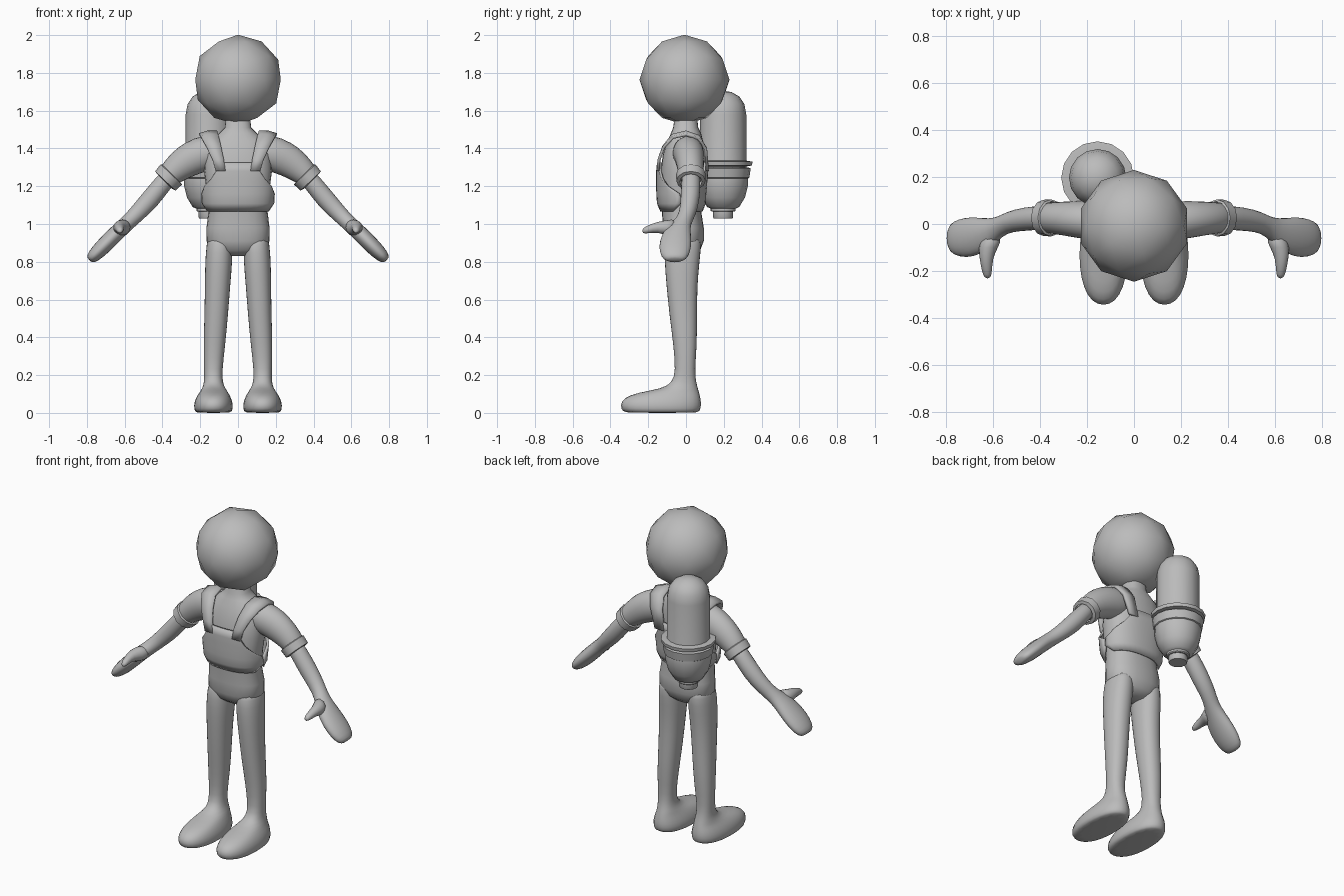
import bpy, bmesh, math
from mathutils import Vector

cube = bpy.data.objects.get("Cube")
if cube:
    bpy.data.objects.remove(cube, do_unlink=True)

grey = bpy.data.materials.new("plain_grey")
grey.use_nodes = True
GREY = (0.5, 0.5, 0.5, 1)
grey.diffuse_color = GREY
grey.node_tree.nodes["Principled BSDF"].inputs["Base Color"].default_value = GREY


def finish(bm, name, subdiv=0, thick=0, angle=40):
    """Turn a bmesh into a smooth shaded object."""
    bmesh.ops.recalc_face_normals(bm, faces=bm.faces)
    me = bpy.data.meshes.new(name)
    bm.to_mesh(me)
    bm.free()
    ob = bpy.data.objects.new(name, me)
    bpy.context.collection.objects.link(ob)
    me.materials.append(grey)
    if thick:
        sol = ob.modifiers.new("thickness", 'SOLIDIFY')
        sol.thickness, sol.offset = thick, 0
    if subdiv:
        ob.modifiers.new("smooth", 'SUBSURF').levels = subdiv
        ob.modifiers["smooth"].render_levels = subdiv
    bpy.ops.object.select_all(action='DESELECT')
    ob.select_set(True)
    bpy.context.view_layer.objects.active = ob
    bpy.ops.object.shade_smooth_by_angle(angle=math.radians(angle))
    return ob


def skin(rows, name, closed=True, caps=True, **kw):
    """Bridge rows of points into a surface."""
    bm = bmesh.new()
    vs = [[bm.verts.new(p) for p in r] for r in rows]
    n = len(rows[0])
    for a, b in zip(vs, vs[1:]):
        for i in range(n if closed else n - 1):
            j = (i + 1) % n
            bm.faces.new((a[i], a[j], b[j], b[i]))
    if closed and caps:
        bm.faces.new(vs[0])
        bm.faces.new(vs[-1])
    return finish(bm, name, **kw)


def ring(c, u, v, n, power=1.0):
    """Closed (super)ellipse around c with half axes u and v."""
    pts = []
    for i in range(n):
        a = 2 * math.pi * i / n
        k, s = math.cos(a), math.sin(a)
        pts.append(Vector(c) + u * math.copysign(abs(k) ** power, k)
                   + v * math.copysign(abs(s) ** power, s))
    return pts


def level_ring(x, z, rx, y0, y1, n, power=1.0):
    return ring((x, (y0 + y1) / 2, z), Vector((rx, 0, 0)),
                Vector((0, (y1 - y0) / 2, 0)), n, power)


def limb(name, path, side, **kw):
    """Tube along a path of (x, y, z, half depth in y, half thickness)."""
    pts = [Vector((p[0] * side, p[1], p[2])) for p in path]
    rows = []
    for i, p in enumerate(path):
        t = (pts[min(i + 1, len(pts) - 1)] - pts[max(i - 1, 0)]).normalized()
        v = t.cross(Vector((0, 1, 0))).normalized()
        u = v.cross(t)
        rows.append(ring(pts[i], u * p[3], v * p[4], 12))
    return skin(rows, name, **kw)


def lathe(name, profile, x, y, n=16):
    rows = [level_ring(x, z, r, y - r, y + r, n) for r, z in profile]
    return skin(rows, name, angle=35)


# Head
bm = bmesh.new()
bmesh.ops.create_icosphere(bm, subdivisions=2, radius=0.238)
bmesh.ops.translate(bm, verts=bm.verts, vec=(0, -0.008, 1.764))
finish(bm, "head", angle=80)

# Torso and neck: z, half width, front y, back y
TORSO = [(.83, .07, -.06, .04), (.86, .13, -.1, .075), (.91, .168, -.122, .094), (.98, .167, -.122, .094),
         (1.07, .156, -.128, .08), (1.17, .165, -.135, .085), (1.28, .18, -.135, .095),
         (1.37, .175, -.122, .095), (1.44, .15, -.098, .09), (1.48, .10, -.08, .08),
         (1.51, .07, -.068, .065), (1.6, .06, -.055, .055)]
POWER = 0.85
skin([level_ring(0, z, rx, a, b, 24, POWER) for z, rx, a, b in TORSO], "torso", angle=80)


def torso_at(z):
    for lo, hi in zip(TORSO, TORSO[1:]):
        if lo[0] <= z <= hi[0]:
            f = (z - lo[0]) / (hi[0] - lo[0])
            return [p + (q - p) * f for p, q in zip(lo, hi)]


# Bib panels: height, half width, gap from the body
BIB = [(1.07, .158, .002), (1.11, .185, .016), (1.16, .188, .016), (1.2, .172, .016),
       (1.24, .138, .016), (1.28, .113, .016), (1.325, .1, .018)]


def bib(name, side):
    rows = []
    for z, w, gap in BIB:
        _, rx, y0, y1 = torso_at(z)
        rx, ry, cy = rx + gap + .008, (y1 - y0) / 2 + gap, (y0 + y1) / 2
        e = 2 / POWER
        row = []
        for i in range(17):
            x = w * math.sin(math.pi / 2 * (i - 8) / 8)
            depth = max(0, 1 - (abs(x) / rx) ** e) ** (1 / e)
            row.append((x, cy + side * ry * depth, z))
        rows.append(row)
    skin(rows, name, closed=False, thick=.014)


bib("bib_front", -1)
bib("bib_back", 1)

# Shoulder straps: centre x, y, z, half width, drop of the outer edge
STRAP = [(.092, -.148, 1.28, .026, 0), (.105, -.143, 1.34, .03, 0), (.128, -.118, 1.41, .038, .004),
         (.15, -.07, 1.47, .045, .012), (.158, 0, 1.487, .047, .014), (.15, .065, 1.465, .045, .012),
         (.128, .104, 1.4, .038, .004), (.1, .113, 1.28, .03, 0)]

# Shirt sleeves, bare arms, hands
SLEEVE = [(.08, .005, 1.385, .08, .08), (.16, .012, 1.38, .088, .1), (.24, .02, 1.352, .082, .096),
          (.31, .024, 1.308, .074, .084), (.36, .026, 1.262, .068, .068), (.385, .026, 1.235, .064, .06)]
CUFF = [(.35, .026, 1.265, .07, .068), (.353, .026, 1.262, .079, .078),
        (.385, .026, 1.228, .077, .074), (.388, .026, 1.225, .058, .056)]
ARM = [(.34, .026, 1.28, .05, .05), (.4, .026, 1.212, .052, .05), (.46, .022, 1.135, .053, .054),
       (.53, .01, 1.06, .046, .047), (.58, -.015, 1.01, .042, .042), (.63, -.042, .965, .072, .044),
       (.69, -.056, .905, .09, .045), (.745, -.06, .85, .085, .042), (.78, -.06, .815, .064, .03),
       (.787, -.06, .808, .03, .014)]
THUMB = [(.6, -.05, .985), (.622, -.1, .978), (.63, -.15, .985), (.626, -.2, .972), (.624, -.234, .962)]
THUMB_R = (.05, .046, .03, .024, .014)

# Legs with feet: centre x, z, half width, front y, back y
LEG = [(.13, .0, .085, -.31, .06), (.13, .006, .102, -.342, .078), (.13, .04, .108, -.356, .088),
       (.13, .08, .096, -.336, .082), (.128, .108, .078, -.26, .074), (.128, .128, .064, -.13, .066),
       (.13, .16, .05, -.074, .056), (.132, .22, .049, -.056, .047), (.125, .36, .059, -.068, .06),
       (.115, .52, .064, -.09, .06), (.108, .68, .069, -.106, .062), (.102, .8, .074, -.116, .074),
       (.098, .9, .07, -.115, .085), (.095, .95, .06, -.09, .07)]

for side, label in ((1, "left"), (-1, "right")):
    skin([[(side * (x - w), y, z), (side * x, y, z), (side * (x + w), y, z - drop)]
          for x, y, z, w, drop in STRAP], label + "_strap", closed=False, thick=.016)
    limb(label + "_sleeve", SLEEVE, side, subdiv=1, angle=80)
    limb(label + "_cuff", CUFF, side, caps=False)
    limb(label + "_arm", ARM, side, subdiv=1, angle=80)
    rows = [ring((x * side, y, z), Vector((r, 0, 0)), Vector((0, 0, r)), 8)
            for (x, y, z), r in zip(THUMB, THUMB_R)]
    skin(rows, label + "_thumb", subdiv=1, angle=80)
    skin([level_ring(side * x, z, w, a, b, 14, .9) for x, z, w, a, b in LEG],
         label + "_leg", subdiv=1, angle=80)

# Back tank with bands and nozzle
TX, TY = -.155, .197
lathe("tank", [(.052, 1.075), (.085, 1.09), (.115, 1.14), (.13, 1.2), (.133, 1.26), (.122, 1.3), (.122, 1.58),
               (.112, 1.635), (.085, 1.675), (.045, 1.698), (.012, 1.704)], TX, TY)
lathe("upper_band", [(.125, 1.305), (.152, 1.31), (.155, 1.33), (.125, 1.335)], TX, TY)
lathe("lower_band", [(.13, 1.24), (.138, 1.245), (.146, 1.295), (.13, 1.3)], TX, TY)
lathe("nozzle_collar", [(.06, 1.065), (.066, 1.07), (.066, 1.082), (.06, 1.087)], TX, TY)
lathe("nozzle", [(.05, 1.03), (.053, 1.035), (.053, 1.07)], TX, TY)
